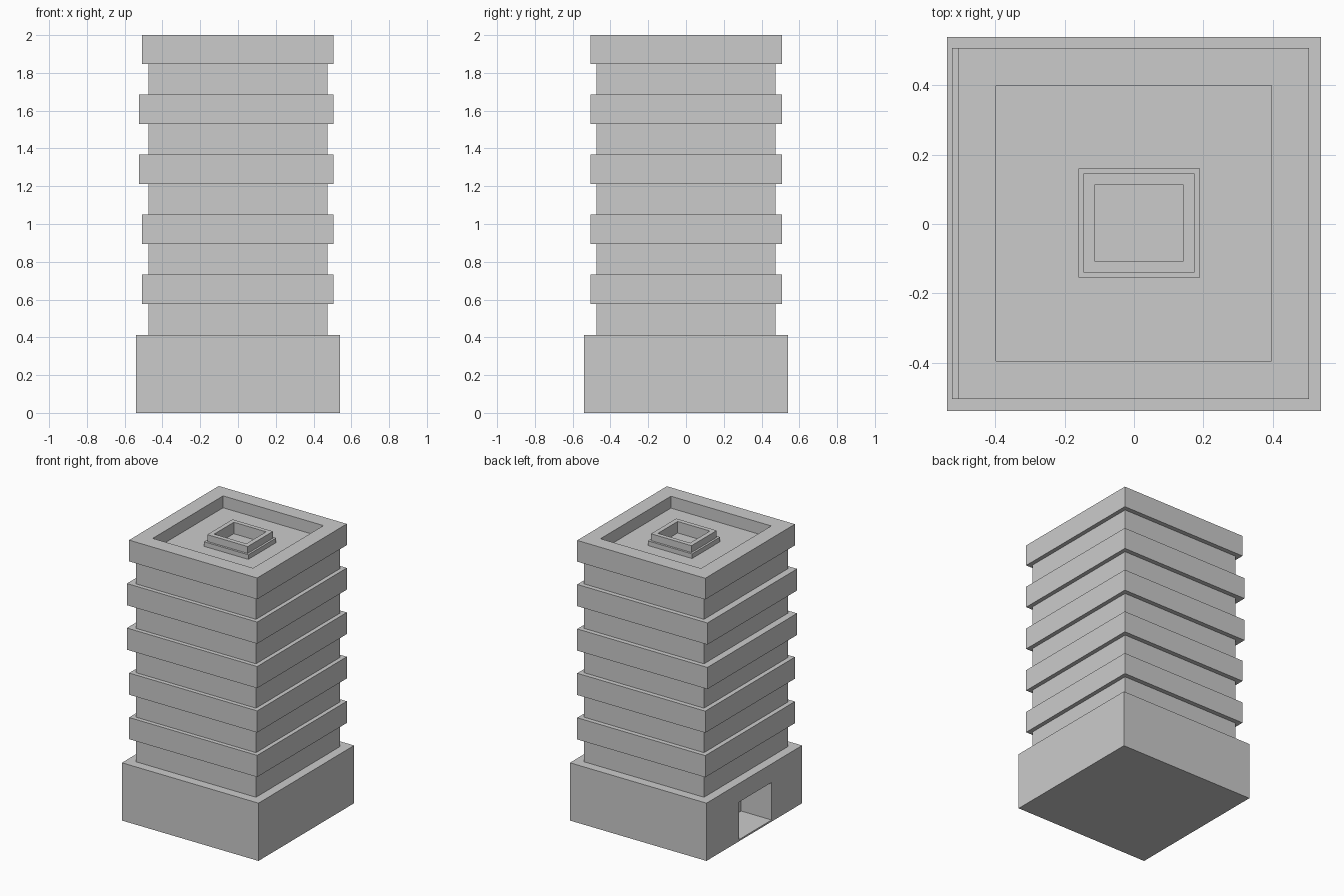
import bpy

if "Cube" in bpy.data.objects:
    bpy.data.objects.remove(bpy.data.objects["Cube"])


def box(name, x, y, z):
    """Axis-aligned box from (min, max) pairs."""
    bpy.ops.mesh.primitive_cube_add(size=1)
    ob = bpy.context.object
    ob.name = name
    ob.location = [(a + b) / 2 for a, b in (x, y, z)]
    ob.scale = [b - a for a, b in (x, y, z)]
    bpy.ops.object.transform_apply(location=True, rotation=False, scale=True)
    return ob


def cut(target, x, y, z):
    """Subtract a box from the target, then discard the cutter."""
    cutter = box("cutter", x, y, z)
    cutter.hide_render = True
    mod = target.modifiers.new("opening", 'BOOLEAN')
    mod.operation = 'DIFFERENCE'
    mod.solver = 'EXACT'
    mod.object = cutter
    bpy.context.view_layer.objects.active = target
    bpy.ops.object.modifier_apply(modifier=mod.name)
    bpy.data.objects.remove(cutter, do_unlink=True)


BASE_TOP = 0.413
ROOF = 1.915

# Ground floor with the entrance recess in the left side
base = box("ground_floor", (-0.54, 0.54), (-0.54, 0.54), (0, BASE_TOP))
cut(base, (-0.7, -0.30), (-0.195, 0.175), (0.012, 0.28))

# Alternating recessed window bands and projecting floor slabs
slabs = [(0.577, 0.732), (0.895, 1.05), (1.212, 1.367), (1.53, 1.685), (1.848, 2.0)]
below = BASE_TOP
for i, (low, high) in enumerate(slabs):
    box(f"window_band_{i + 1}", (-0.475, 0.475), (-0.475, 0.475), (below, low))
    left = -0.525 if i in (2, 3) else -0.508
    slab = box(f"floor_slab_{i + 1}", (left, 0.505), (-0.505, 0.508), (low, high))
    below = high

# Sunken roof inside the top slab, leaving a parapet
slab.name = "roof_parapet"
cut(slab, (-0.398, 0.396), (-0.395, 0.4), (ROOF, 2.2))

# Stepped open roof housing
for name, x, y, z in (
    ("roof_housing_curb", (-0.16, 0.19), (-0.155, 0.16), (ROOF, 1.948)),
    ("roof_housing_rim", (-0.145, 0.175), (-0.14, 0.145), (1.948, 1.997)),
):
    cut(box(name, x, y, z), (-0.113, 0.142), (-0.108, 0.114), (1.8, 2.2))
